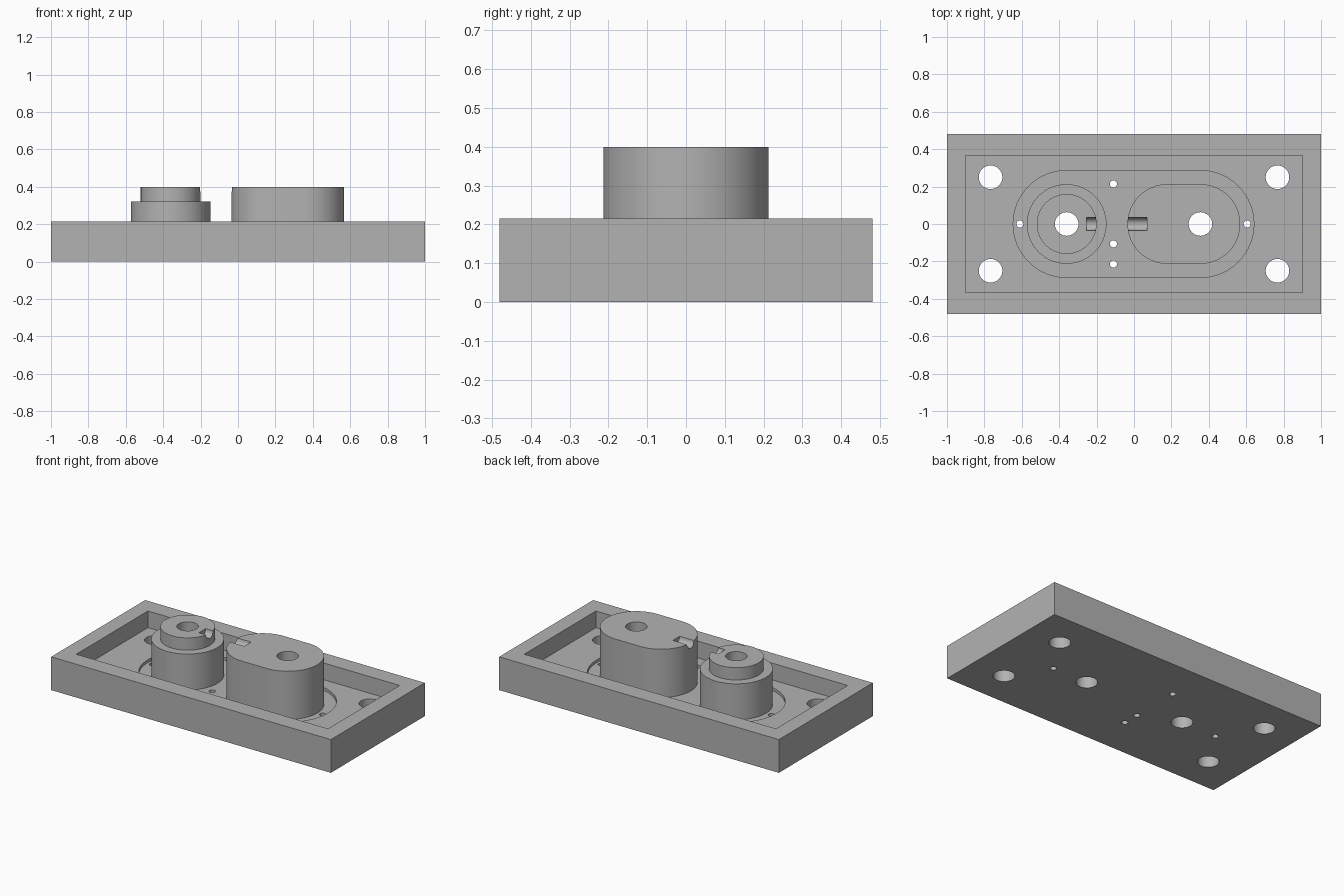
import bpy, bmesh, math

cube = bpy.data.objects.get("Cube")
if cube:
    bpy.data.objects.remove(cube, do_unlink=True)

metal = bpy.data.materials.new("grey metal")
metal.use_nodes = True
GREY = (0.45, 0.45, 0.45, 1)
metal.diffuse_color = GREY
metal.node_tree.nodes["Principled BSDF"].inputs["Base Color"].default_value = GREY

TOP, RIM, POCKET, GROOVE = 0.40, 0.215, 0.107, 0.088
LEFT_X, RIGHT_X = -0.36, 0.355


def prism(name, outline, z0, z1):
    """Solid made by raising a closed outline from z0 to z1."""
    bm = bmesh.new()
    base = bm.faces.new([bm.verts.new((x, y, z0)) for x, y in outline])
    raised = bmesh.ops.extrude_face_region(bm, geom=[base])["geom"]
    for v in raised:
        if isinstance(v, bmesh.types.BMVert):
            v.co.z = z1
    bmesh.ops.recalc_face_normals(bm, faces=bm.faces)
    mesh = bpy.data.meshes.new(name)
    bm.to_mesh(mesh)
    bm.free()
    mesh.materials.append(metal)
    obj = bpy.data.objects.new(name, mesh)
    bpy.context.collection.objects.link(obj)
    return obj


def rectangle(hx, hy):
    return [(-hx, -hy), (hx, -hy), (hx, hy), (-hx, hy)]


def circle(cx, cy, r, n=64):
    return [(cx + r * math.cos(2 * math.pi * i / n),
             cy + r * math.sin(2 * math.pi * i / n)) for i in range(n)]


def stadium(x0, x1, r, n=32):
    """Long round-ended outline with arc centres at x0 and x1."""
    pts = []
    for cx, start in ((x1, -math.pi / 2), (x0, math.pi / 2)):
        for i in range(n + 1):
            a = start + math.pi * i / n
            pts.append((cx + r * math.cos(a), r * math.sin(a)))
    return pts


def combine(target, tool, operation):
    mod = target.modifiers.new("shape", "BOOLEAN")
    mod.operation, mod.solver, mod.object = operation, "EXACT", tool
    bpy.context.view_layer.objects.active = target
    bpy.ops.object.modifier_apply(modifier=mod.name)
    bpy.data.objects.remove(tool, do_unlink=True)


# Base plate with a rectangular pocket and a shallow round-ended recess
plate = prism("base_plate", rectangle(1, 0.48), 0, RIM)
combine(plate, prism("pocket", rectangle(0.9, 0.366), POCKET, 0.5), "DIFFERENCE")
combine(plate, prism("recess", stadium(LEFT_X, RIGHT_X, 0.286), GROOVE, 0.5), "DIFFERENCE")

# Stepped round boss and long boss
for name, outline, top in (
        ("round_boss", circle(LEFT_X, 0, 0.213), 0.32),
        ("round_boss_step", circle(LEFT_X, 0, 0.16), TOP),
        ("long_boss", stadium(0.178, RIGHT_X, 0.213), TOP)):
    combine(plate, prism(name, outline, 0.05, top), "UNION")

# Bolt holes through the bosses and corners, and small pin holes
holes = [(LEFT_X, 0, 0.063), (RIGHT_X, 0, 0.063)]
holes += [(sx * 0.767, sy * 0.25, 0.063) for sx in (-1, 1) for sy in (-1, 1)]
holes += [(-0.11, y, 0.019) for y in (0.214, -0.106, -0.214)]
holes += [(-0.61, 0, 0.019), (0.605, 0, 0.019)]
for x, y, r in holes:
    combine(plate, prism("hole", circle(x, y, r, 48), -0.1, 0.6), "DIFFERENCE")

# Round-bottomed channels in the facing edges of the bosses
for x0, x1 in ((-0.255, -0.17), (-0.06, 0.07)):
    channel = prism("channel", circle(0, 0, 0.035, 32), x0, x1)
    channel.rotation_euler.y = math.pi / 2
    channel.location.z = TOP
    bpy.context.view_layer.update()
    combine(plate, channel, "DIFFERENCE")

# Smooth curved walls, keep edges crisp
plate.name = "base_plate_with_bosses"
bpy.ops.object.select_all(action="DESELECT")
plate.select_set(True)
bpy.context.view_layer.objects.active = plate
bpy.ops.object.shade_smooth_by_angle(angle=math.radians(30))
